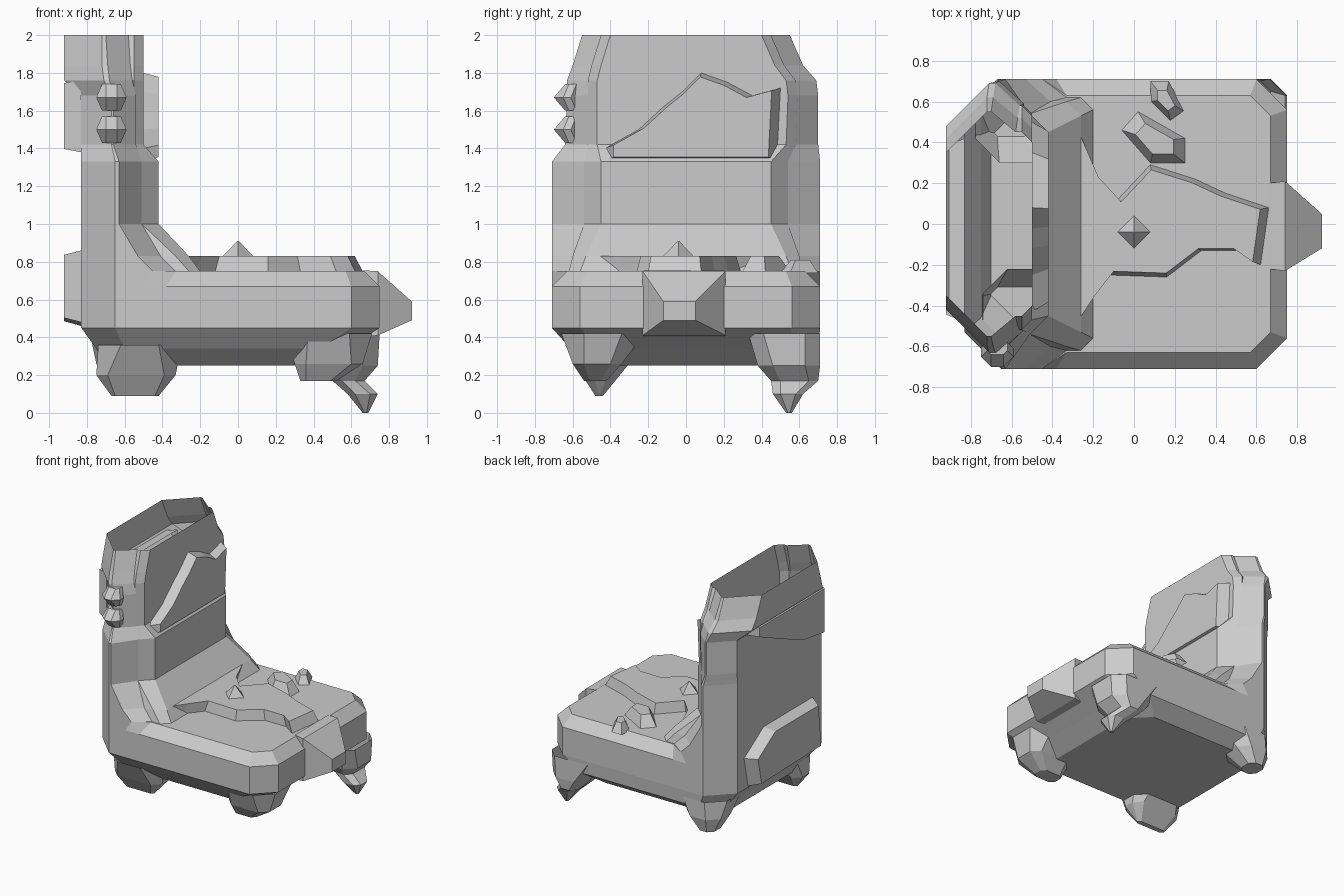
import bpy, bmesh


def loft(name, rings, cap_start=True, cap_end=True):
    """Flat-faced skin through rings that have the same number of points."""
    bm = bmesh.new()
    rows = [[bm.verts.new(p) for p in ring] for ring in rings]
    n = len(rows[0])
    for a, b in zip(rows, rows[1:]):
        for i in range(n):
            j = (i + 1) % n
            bm.faces.new((a[i], a[j], b[j], b[i]))
    if cap_start:
        bm.faces.new(rows[0][::-1])
    if cap_end:
        bm.faces.new(rows[-1])
    bmesh.ops.recalc_face_normals(bm, faces=bm.faces[:])
    mesh = bpy.data.meshes.new(name)
    bm.to_mesh(mesh)
    bm.free()
    obj = bpy.data.objects.new(name, mesh)
    bpy.context.collection.objects.link(obj)
    return obj


def body_ring(z, x0, x1, back_y, seat_y, c, d, xm, grow=0.0):
    """Outline at height z: wide at the back, stepping in to the seat width.
    grow widens the +y side only."""
    half = [(x0, -back_y + c), (x0 + c, -back_y), (xm, -back_y),
            (xm + 0.12, -seat_y), (x1 - d, -seat_y), (x1, -seat_y + d)]
    return ([(x, y, z) for x, y in half] +
            [(x, -y + grow, z) for x, y in reversed(half)])


def box_ring(z, x0, x1, y0, y1, c=0.05):
    """Rectangle with clipped corners."""
    return [(x0 + c, y0, z), (x1 - c, y0, z), (x1, y0 + c, z), (x1, y1 - c, z),
            (x1 - c, y1, z), (x0 + c, y1, z), (x0, y1 - c, z), (x0, y0 + c, z)]


def raised(name, outline, h0, h1, s=0.85, axis="z"):
    """Raised patch with sloping sides, standing out along z or x."""
    cu = sum(p[0] for p in outline) / len(outline)
    cv = sum(p[1] for p in outline) / len(outline)
    top = [(cu + (u - cu) * s, cv + (v - cv) * s) for u, v in outline]
    rings = [[(u, v, h) if axis == "z" else (h, u, v) for u, v in pts]
             for pts, h in ((outline, h0), (top, h1))]
    return loft(name, rings, cap_start=False)


# Seat and backrest: one thin shell, open along the top edge
body = [
    (0.25, -0.70, 0.45, 0.50, 0.50, 0.15, 0.15, -0.50, 0.08),
    (0.34, -0.75, 0.58, 0.61, 0.61, 0.15, 0.15, -0.50, 0.09),
    (0.45, -0.83, 0.75, 0.71, 0.71, 0.18, 0.15, -0.50),
    (0.67, -0.83, 0.75, 0.71, 0.71, 0.18, 0.15, -0.50),
    (0.75, -0.83, 0.67, 0.71, 0.63, 0.18, 0.10, -0.45),
    (0.75, -0.83, -0.20, 0.71, 0.62, 0.18, 0.06, -0.45),
    (0.83, -0.83, -0.26, 0.71, 0.60, 0.18, 0.07, -0.53),
    (1.00, -0.83, -0.42, 0.71, 0.54, 0.18, 0.09, -0.63),
    (1.33, -0.83, -0.42, 0.71, 0.54, 0.18, 0.09, -0.63),
    (1.42, -0.83, -0.50, 0.64, 0.52, 0.16, 0.05, -0.66, 0.06),
    (1.68, -0.83, -0.50, 0.63, 0.52, 0.16, 0.05, -0.66, 0.07),
    (1.76, -0.92, -0.50, 0.63, 0.52, 0.21, 0.05, -0.68, 0.06),
    (1.84, -0.92, -0.50, 0.60, 0.50, 0.20, 0.05, -0.69, 0.02),
    (2.00, -0.92, -0.50, 0.55, 0.45, 0.20, 0.05, -0.70),
]
loft("seat_and_backrest", [body_ring(*r) for r in body], cap_end=False)

# Raised padding on the front of the backrest
raised("backrest_pad", [(-0.43, 1.33), (0.48, 1.33), (0.50, 1.72), (0.35, 1.68),
                        (0.22, 1.75), (0.08, 1.80), (-0.02, 1.7), (-0.12, 1.62),
                        (-0.25, 1.5), (-0.43, 1.4)], -0.50, -0.42, 0.9, "x")

# Low swellings on the rear of the backrest
raised("rear_swelling_low", [(-0.46, 0.48), (0.4, 0.46), (0.45, 0.7), (0.2, 0.86),
                             (-0.42, 0.86)], -0.83, -0.92, 0.88, "x")
raised("rear_swelling_high", [(-0.48, 1.76), (-0.48, 1.38), (-0.2, 1.42),
                              (0.1, 1.54), (0.42, 1.68), (0.42, 1.76)],
       -0.83, -0.92, 0.92, "x")

# Pointed nose on the open end of the seat
nose = [(0.66, -0.22, 0.20, 0.40, 0.755), (0.74, -0.23, 0.21, 0.41, 0.75),
        (0.92, -0.12, 0.05, 0.49, 0.59)]
loft("seat_nose", [[(x, a, lo), (x, b, lo), (x, b, hi), (x, a, hi)]
                   for x, a, b, lo, hi in nose], cap_start=False)

# Raised middle of the seat with a ragged edge
raised("seat_cushion",
       [(-0.3, -0.50), (-0.22, -0.38), (-0.12, -0.25), (0.16, -0.26), (0.33, -0.13),
        (0.52, -0.13), (0.62, -0.2), (0.66, 0.08), (0.45, 0.15), (0.3, 0.22),
        (0.08, 0.29), (-0.08, 0.12), (-0.2, 0.25), (-0.3, 0.48)], 0.75, 0.83, 0.92)

# Small lumps on the seat
raised("seat_lump_back", [(-0.06, 0.46), (0.08, 0.3), (0.25, 0.3), (0.25, 0.42),
                          (0.02, 0.55)], 0.75, 0.83, 0.6)
raised("seat_lump_edge", [(0.08, 0.7), (0.08, 0.6), (0.18, 0.5), (0.25, 0.55),
                          (0.17, 0.7)], 0.74, 0.81, 0.5)
raised("seat_peak", [(-0.08, -0.04), (0, -0.12), (0.08, -0.04), (0, 0.04)],
       0.83, 0.91, 0.05)

# Small lumps on the edge of the backrest
for i, z in enumerate((1.5, 1.67)):
    loft("backrest_side_lump_%d" % i,
         [box_ring(z - 0.07, -0.72, -0.62, -0.64, -0.56, 0.02),
          box_ring(z, -0.75, -0.59, -0.70, -0.56, 0.05),
          box_ring(z + 0.07, -0.72, -0.62, -0.64, -0.56, 0.02)])

# Short stub legs
loft("leg_back_left", [box_ring(0.36, -0.74, -0.3, -0.64, -0.22, 0.12),
                       box_ring(0.20, -0.75, -0.33, -0.55, -0.35, 0.06),
                       box_ring(0.09, -0.67, -0.42, -0.48, -0.44, 0.02)], False)
loft("leg_back_right", [box_ring(0.40, -0.78, -0.35, 0.3, 0.71, 0.12),
                        box_ring(0.26, -0.75, -0.45, 0.42, 0.71, 0.08),
                        box_ring(0.15, -0.70, -0.56, 0.52, 0.68, 0.04)], False)
loft("leg_front_left", [box_ring(0.42, 0.25, 0.71, -0.66, -0.22, 0.12),
                        box_ring(0.26, 0.30, 0.66, -0.6, -0.34, 0.06),
                        box_ring(0.17, 0.33, 0.52, -0.54, -0.42, 0.03)], False)
loft("leg_front_right", [box_ring(0.42, 0.30, 0.75, 0.33, 0.71, 0.08),
                         box_ring(0.25, 0.42, 0.74, 0.38, 0.71, 0.08),
                         box_ring(0.17, 0.50, 0.67, 0.45, 0.7, 0.05),
                         box_ring(0.10, 0.58, 0.74, 0.46, 0.62, 0.04),
                         box_ring(0.00, 0.66, 0.69, 0.53, 0.56, 0.01)], False)
